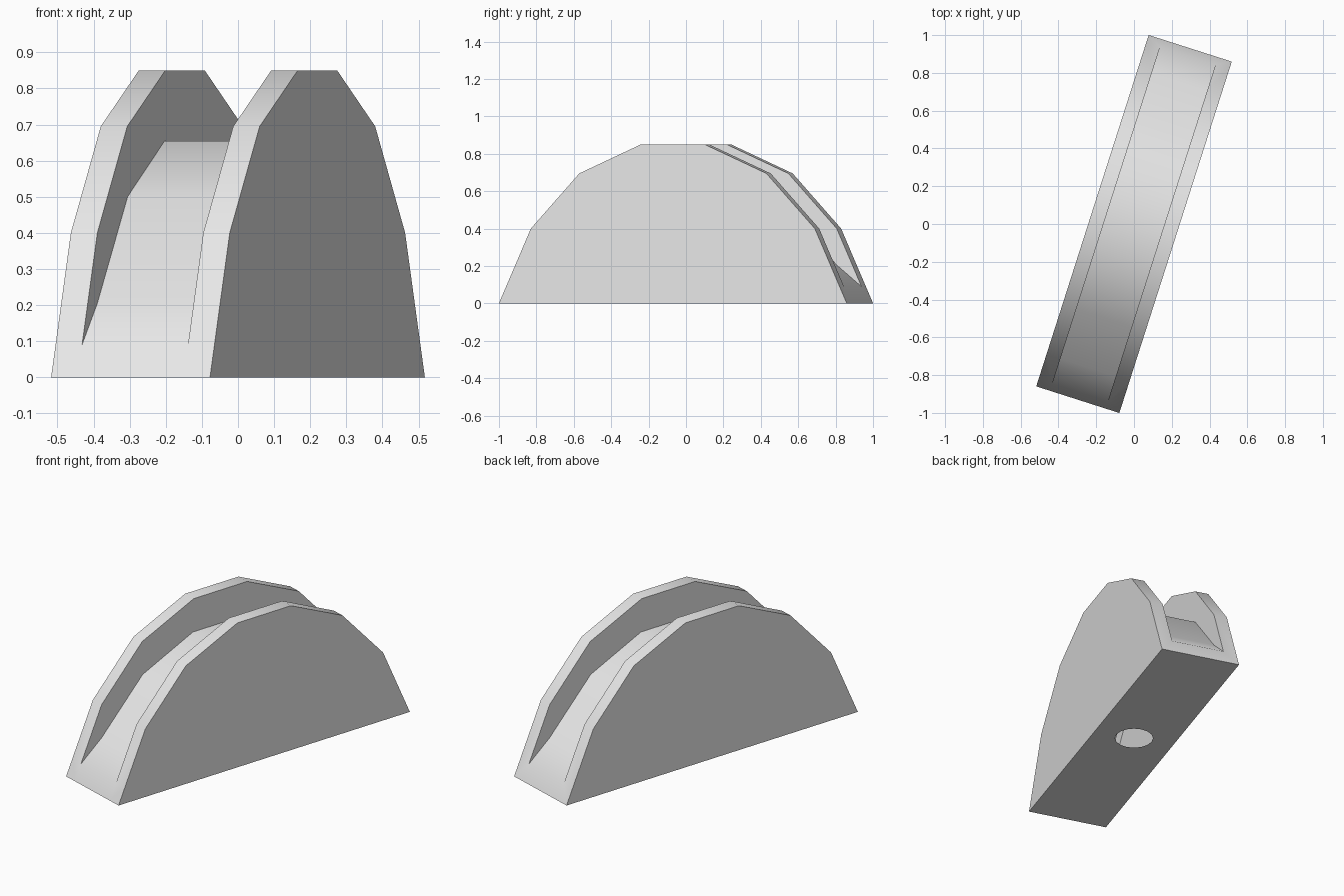
import bpy, bmesh, math

if "Cube" in bpy.data.objects:
    bpy.data.objects.remove(bpy.data.objects["Cube"])

D = (0.3047, 0.9524)            # length direction of the holder in plan
W = (0.9524, -0.3047)           # width direction
HALF, SLOT = 0.231, 0.154       # outer and slot half widths

def mirrored(half):
    return half + [(-u, z) for u, z in reversed(half)]

outer = mirrored([(-0.9765, 0), (-0.936, 0.09), (-0.797, 0.4), (-0.525, 0.695), (-0.179, 0.85)])
floor = mirrored([(-0.936, 0.09), (-0.797, 0.205), (-0.522, 0.50), (-0.185, 0.655)])
rim = outer[1:-1]

bm = bmesh.new()

def face(points):
    """Add a face from (u, v, z) points, turned into world directions."""
    bm.faces.new([bm.verts.new((u * D[0] + v * W[0], u * D[1] + v * W[1], z))
                  for u, v, z in points])

def strip(profile, v0, v1):
    for (ua, za), (ub, zb) in zip(profile, profile[1:]):
        face([(ua, v0, za), (ub, v0, zb), (ub, v1, zb), (ua, v1, za)])

for s in (-1, 1):
    # outer wall, wall rim, slot wall
    face([(u, s * HALF, z) for u, z in outer])
    strip(outer, s * SLOT, s * HALF)
    face([(u, s * SLOT, z) for u, z in rim + floor[-2:0:-1]])
    # half of the base around the round hole
    arc = [(0.106 * math.cos(math.pi * i / 8), s * 0.106 * math.sin(math.pi * i / 8), 0)
           for i in range(9)]
    L = 0.9765
    face(arc + [(-L, 0, 0), (-L, s * SLOT, 0), (-L, s * HALF, 0),
                (L, s * HALF, 0), (L, s * SLOT, 0), (L, 0, 0)])

# slot floor and the lips at both ends
strip(floor, -SLOT, SLOT)
for e in (-1, 1):
    a, b = e * 0.9765, e * 0.936
    face([(a, -SLOT, 0), (a, 0, 0), (a, SLOT, 0), (b, SLOT, 0.09), (b, -SLOT, 0.09)])

bmesh.ops.remove_doubles(bm, verts=bm.verts[:], dist=0.0005)
bmesh.ops.recalc_face_normals(bm, faces=bm.faces[:])
mesh = bpy.data.meshes.new("slotted_holder")
bm.to_mesh(mesh)
bm.free()

obj = bpy.data.objects.new("slotted_holder", mesh)
bpy.context.collection.objects.link(obj)
mat = bpy.data.materials.new("light grey")
mat.diffuse_color = (0.8, 0.8, 0.8, 1)
mat.use_nodes = True
mat.node_tree.nodes["Principled BSDF"].inputs["Base Color"].default_value = mat.diffuse_color
mesh.materials.append(mat)

bpy.context.view_layer.objects.active = obj
obj.select_set(True)
bpy.ops.object.shade_smooth_by_angle(angle=math.radians(30))
